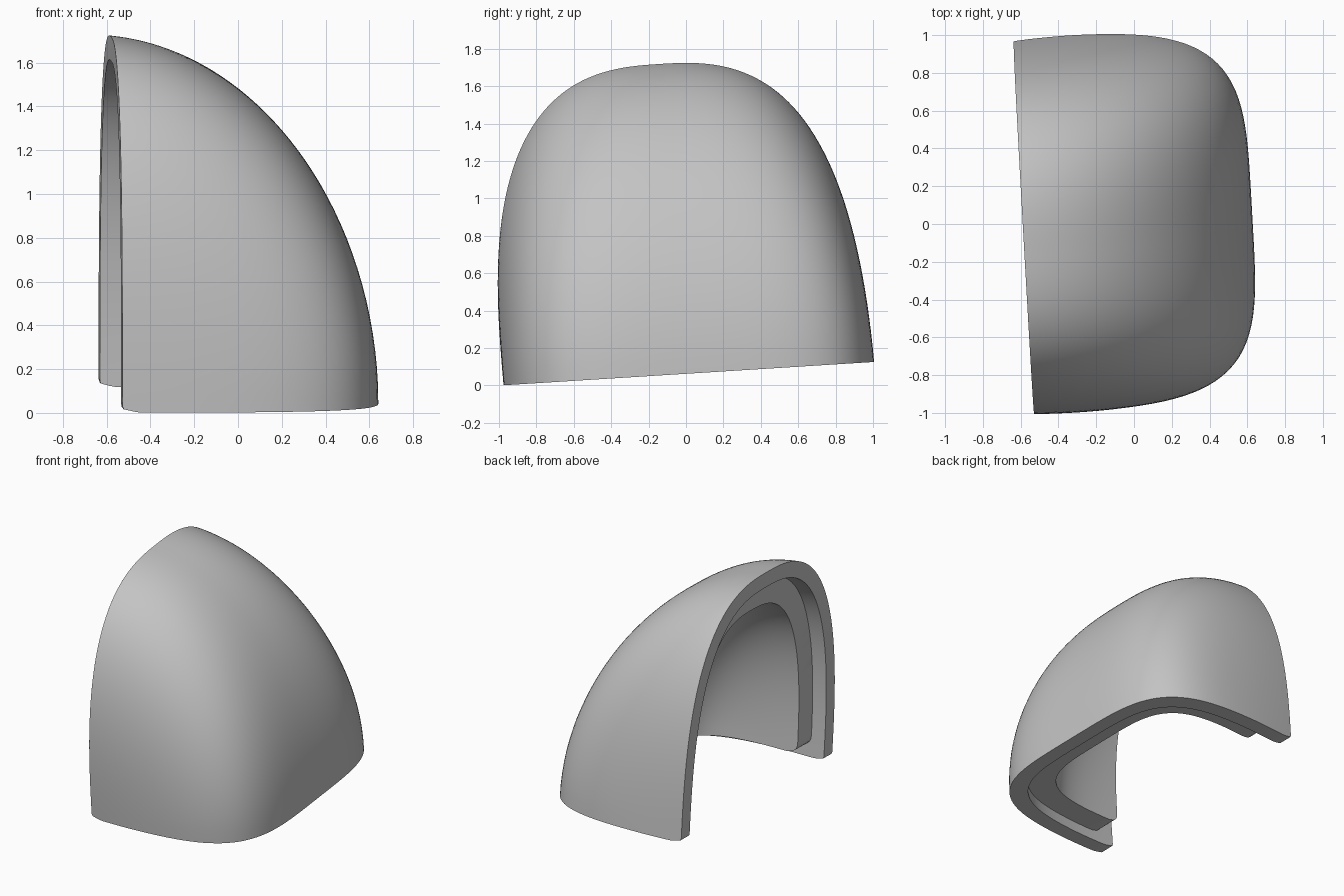
import bpy
import bmesh
from math import sin, cos, pi, sqrt, radians
from mathutils import Matrix

if "Cube" in bpy.data.objects:
    bpy.data.objects.remove(bpy.data.objects["Cube"], do_unlink=True)

COLS, ROWS = 104, 48
CORNER = 0.09            # rounding where the open face meets the base
CUT = 0.1                # the open face slices the dome just past its crown
PINCH = 0.015            # side walls draw in slightly towards the open face
SWAY = 0.02              # the crown sits a little to the front

grey = bpy.data.materials.new("plain grey")
grey.use_nodes = True
grey.diffuse_color = (0.55, 0.55, 0.55, 1)
grey.node_tree.nodes["Principled BSDF"].inputs["Base Color"].default_value = grey.diffuse_color

# The whole cap leans slightly
PLACE = (Matrix.Translation((-0.583, -0.003, 0.062))
         @ Matrix.Rotation(radians(3.6), 4, 'X')
         @ Matrix.Rotation(radians(3.2), 4, 'Z'))


def superellipse(t, n):
    return max(0.0, 1 - t ** n) ** (1 / n)


def dome_point(dims, j, w):
    """Point on a half dome: j runs round the section, w is the height."""
    depth, half, high = dims
    s = abs(1 - abs(2 * j / COLS - 1)) ** 1.6
    a = pi / 2 * s * s * (3 - 2 * s)
    side = -1 if j < COLS / 2 else 1
    across = superellipse(min(w / high, 1), 2.7) * cos(a)
    # Each upright slice is an ellipse whose depth and height shrink sideways
    reach = depth * superellipse(across, 4.2) + CUT
    top = max(high * superellipse(across, 2.7), 1e-6)
    crown = superellipse(CUT / reach, 2)
    u = max(reach * superellipse(min(w / top, 1) * crown, 2) - CUT, 0)
    v = side * half * across
    v *= 1 - PINCH * (1 - w / high) * max(1 - u / 0.4, 0) ** 2
    return u, v - SWAY * w, w


def dome_grid(bm, dims, setback, rise):
    grid = []
    for i in range(ROWS + 1):
        t = 1 - (1 - i / ROWS) ** 1.5
        row = []
        for j in range(COLS + 1):
            u0 = dome_point(dims, j, rise)[0]
            gap = max(CORNER - u0, 0)
            base = rise + CORNER - sqrt(CORNER ** 2 - gap ** 2)
            w = base + (dims[2] - base) * sin(t * pi / 2)
            u, v, w = dome_point(dims, j, w)
            row.append(bm.verts.new((u + setback, v, w)))
        grid.append(row)
    return grid


def shell(name, dims, thick, setback=0.0, rise=0.0):
    bm = bmesh.new()
    outer = dome_grid(bm, dims, setback, rise)
    inner = dome_grid(bm, [d - thick for d in dims], setback, rise)
    # Skins
    for g in (outer, inner):
        for i in range(ROWS):
            for j in range(COLS):
                bm.faces.new((g[i][j], g[i][j + 1], g[i + 1][j + 1], g[i + 1][j]))
    # Base strip and open rim
    for j in range(COLS):
        bm.faces.new((outer[0][j], outer[0][j + 1], inner[0][j + 1], inner[0][j]))
    for j in (0, COLS):
        for i in range(ROWS):
            bm.faces.new((outer[i][j], outer[i + 1][j], inner[i + 1][j], inner[i][j]))
    bmesh.ops.remove_doubles(bm, verts=bm.verts, dist=0.0002)
    bmesh.ops.recalc_face_normals(bm, faces=bm.faces)
    bm.transform(PLACE)
    mesh = bpy.data.meshes.new(name)
    bm.to_mesh(mesh)
    bm.free()
    mesh.materials.append(grey)
    ob = bpy.data.objects.new(name, mesh)
    bpy.context.collection.objects.link(ob)
    bpy.ops.object.select_all(action='DESELECT')
    ob.select_set(True)
    bpy.context.view_layer.objects.active = ob
    bpy.ops.object.shade_smooth_by_angle(angle=radians(35))


# Outer cap, and a liner set back from the rim and the base
shell("outer_shell", (1.21, 0.99, 1.662), 0.11)
shell("inner_liner", (1.01, 0.90, 1.55), 0.195, setback=0.11, rise=0.08)
